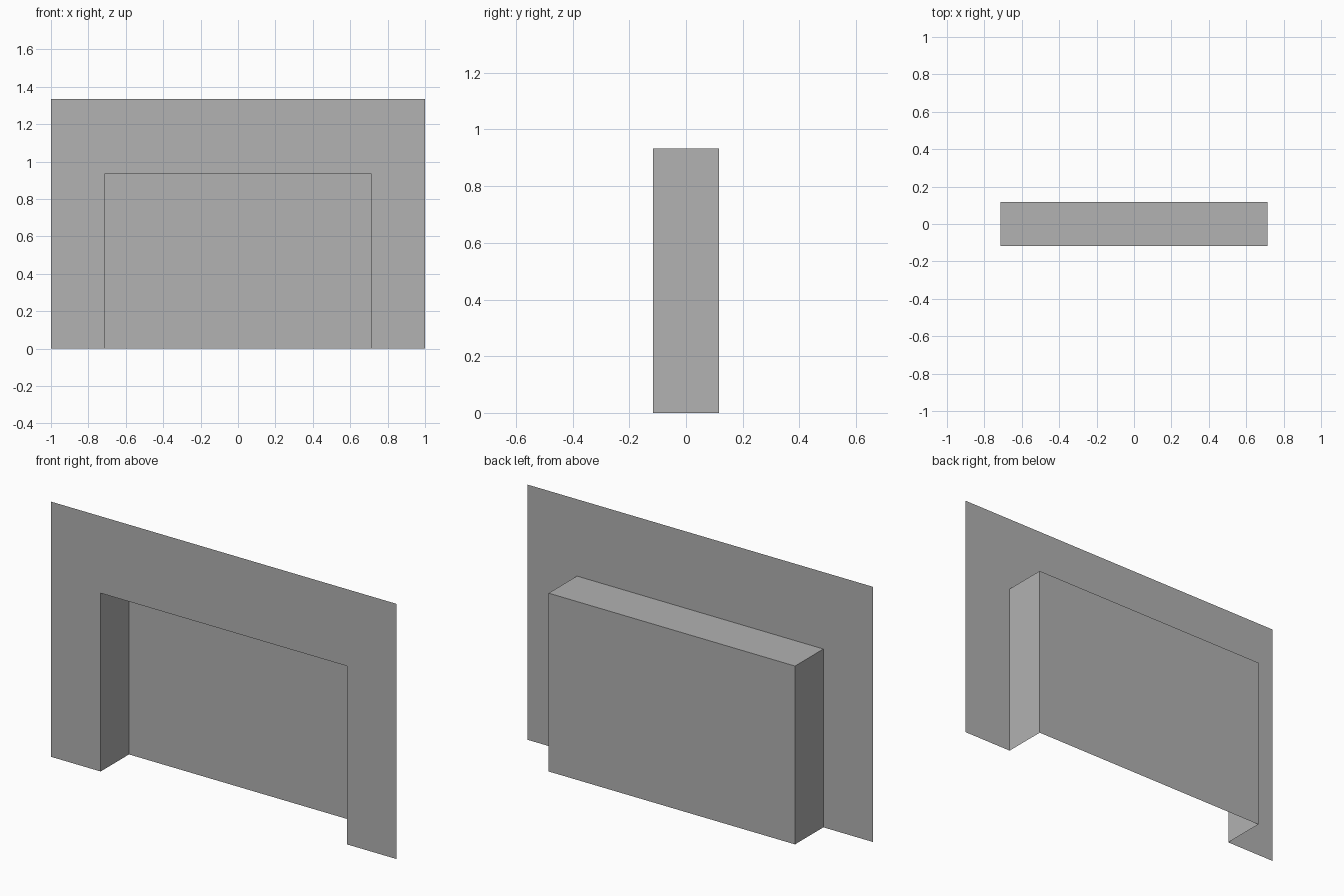
import bpy
import bmesh

cube = bpy.data.objects.get("Cube")
if cube:
    bpy.data.objects.remove(cube, do_unlink=True)

grey = bpy.data.materials.new("plain_grey")
grey.use_nodes = True
grey.diffuse_color = (0.445, 0.445, 0.445, 1)
grey.node_tree.nodes["Principled BSDF"].inputs["Base Color"].default_value = grey.diffuse_color

WALL_X, WALL_TOP = 1.0, 1.335
OPEN_X, OPEN_TOP = 0.713, 0.933
FRONT, BACK = -0.117, 0.117


def arch(bm, x, top, y):
    """Three-sided outline, open at the floor."""
    return [bm.verts.new(p) for p in ((-x, y, 0), (-x, y, top), (x, y, top), (x, y, 0))]


def finish(bm, name):
    mesh = bpy.data.meshes.new(name)
    bm.to_mesh(mesh)
    bm.free()
    mesh.materials.append(grey)
    obj = bpy.data.objects.new(name, mesh)
    bpy.context.collection.objects.link(obj)


def bridge(bm, a, b):
    for i in range(3):
        bm.faces.new((a[i], a[i + 1], b[i + 1], b[i]))


# Thin front wall surrounding the opening
bm = bmesh.new()
bridge(bm, arch(bm, OPEN_X, OPEN_TOP, FRONT), arch(bm, WALL_X, WALL_TOP, FRONT))
finish(bm, "front_wall")

# Recess behind the opening: sides, ceiling and back, without a floor
bm = bmesh.new()
rear = arch(bm, OPEN_X, OPEN_TOP, BACK)
bridge(bm, arch(bm, OPEN_X, OPEN_TOP, FRONT), rear)
bm.faces.new(rear)
bmesh.ops.recalc_face_normals(bm, faces=bm.faces)
finish(bm, "recess")
